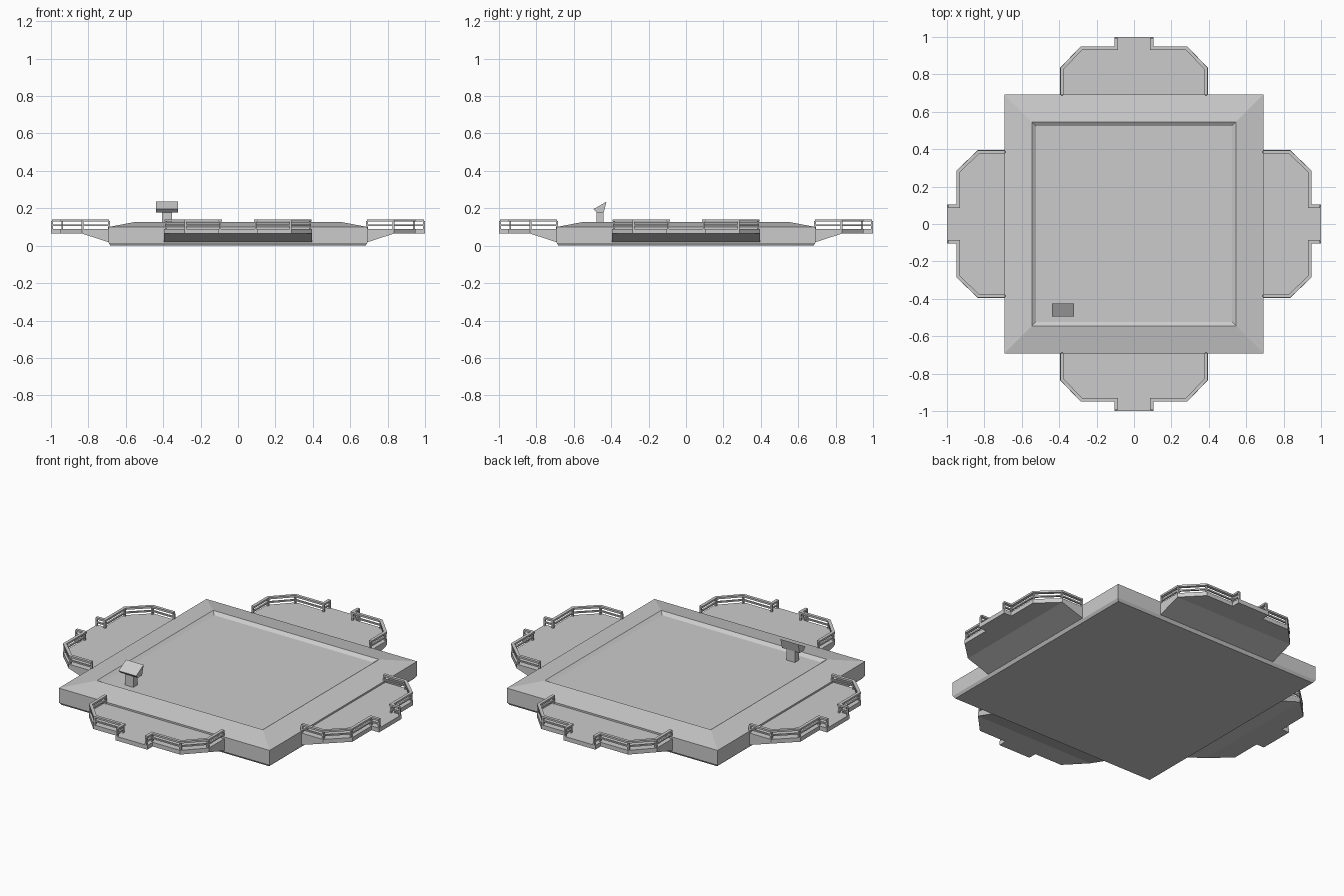
import bpy, bmesh, math
from mathutils import Vector, Matrix

cube = bpy.data.objects.get("Cube")
if cube:
    bpy.data.objects.remove(cube, do_unlink=True)

grey = bpy.data.materials.new("light_grey")
grey.use_nodes = True
colour = (0.6, 0.6, 0.6, 1)
grey.diffuse_color = colour
grey.node_tree.nodes["Principled BSDF"].inputs["Base Color"].default_value = colour


def finish(bm, name, turn=0):
    """Turn the mesh about z and store it as a named object."""
    bmesh.ops.recalc_face_normals(bm, faces=bm.faces)
    bmesh.ops.transform(bm, matrix=Matrix.Rotation(turn, 4, 'Z'), verts=bm.verts)
    mesh = bpy.data.meshes.new(name)
    bm.to_mesh(mesh)
    bm.free()
    mesh.materials.append(grey)
    obj = bpy.data.objects.new(name, mesh)
    bpy.context.collection.objects.link(obj)
    return obj


def loft(bm, rings):
    """Join rings of points into a closed solid."""
    loops = [[bm.verts.new(p) for p in ring] for ring in rings]
    n = len(loops[0])
    for a, b in zip(loops, loops[1:]):
        for i in range(n):
            j = (i + 1) % n
            bm.faces.new((a[i], a[j], b[j], b[i]))
    bm.faces.new(loops[0])
    bm.faces.new(loops[-1])


def rect(cx, cy, hx, hy, z):
    return [(cx + sx * hx, cy + sy * hy, z)
            for sx, sy in ((-1, -1), (1, -1), (1, 1), (-1, 1))]


def rail(bm, path, half, z0, z1):
    """Sweep a mitred rectangular bar along a flat path."""
    pts = [Vector(p) for p in path]
    rings = []
    for i, p in enumerate(pts):
        before = (p - pts[i - 1]).normalized() if i else None
        after = (pts[i + 1] - p).normalized() if i + 1 < len(pts) else None
        before, after = before or after, after or before
        side = Vector((-before.y, before.x)) + Vector((-after.y, after.x))
        side.normalize()
        side *= half / side.dot(Vector((-after.y, after.x)))
        a, b = p + side, p - side
        rings.append([(a.x, a.y, z0), (b.x, b.y, z0), (b.x, b.y, z1), (a.x, a.y, z1)])
    loft(bm, rings)


# Square platform with sloped border and sunken floor
bm = bmesh.new()
levels = [(0.682, 0), (0.692, 0.015), (0.692, 0.1), (0.545, 0.128), (0.523, 0.113)]
loft(bm, [rect(0, 0, h, h, z) for h, z in levels])
finish(bm, "platform")

# Four balconies, each with a wedge below and a pair of railings
DECK = 0.09
UNDER = 0.065
edge = [(0.395, 0.68), (0.395, 0.835), (0.285, 0.95), (0.105, 0.95), (0.105, 1.0)]
outline = edge + [(-x, y) for x, y in reversed(edge)]
rail_path = [(0.385, 0.69), (0.385, 0.831), (0.281, 0.94), (0.095, 0.94), (0.095, 0.995)]

for k, place in enumerate(("back", "right", "front", "left")):
    turn = k * math.pi / 2
    bm = bmesh.new()
    loft(bm, [[(x, y, z) for x, y in outline] for z in (UNDER, DECK)])
    finish(bm, place + "_balcony", turn)

    bm = bmesh.new()
    loft(bm, [[(x, 0.68, 0.015), (x, 0.835, UNDER), (x, 0.68, UNDER)]
              for x in (-0.395, 0.395)])
    finish(bm, place + "_balcony_support", turn)

    bm = bmesh.new()
    for s in (-1, 1):
        path = [(s * x, y) for x, y in rail_path]
        rail(bm, path, 0.009, 0.13, 0.141)
        rail(bm, path, 0.005, 0.106, 0.114)
        for x, y in path:
            loft(bm, [rect(x, y, 0.005, 0.005, z) for z in (DECK, 0.131)])
    finish(bm, place + "_railing", turn)

# Control console: post and tilted desk
bm = bmesh.new()
loft(bm, [rect(-0.38, -0.459, 0.027, 0.019, z) for z in (0.11, 0.18)])
finish(bm, "console_post")

bm = bmesh.new()
side = [(-0.478, 0.178), (-0.44, 0.178), (-0.425, 0.235), (-0.495, 0.195)]
loft(bm, [[(x, y, z) for y, z in side] for x in (-0.438, -0.322)])
finish(bm, "console_desk")
